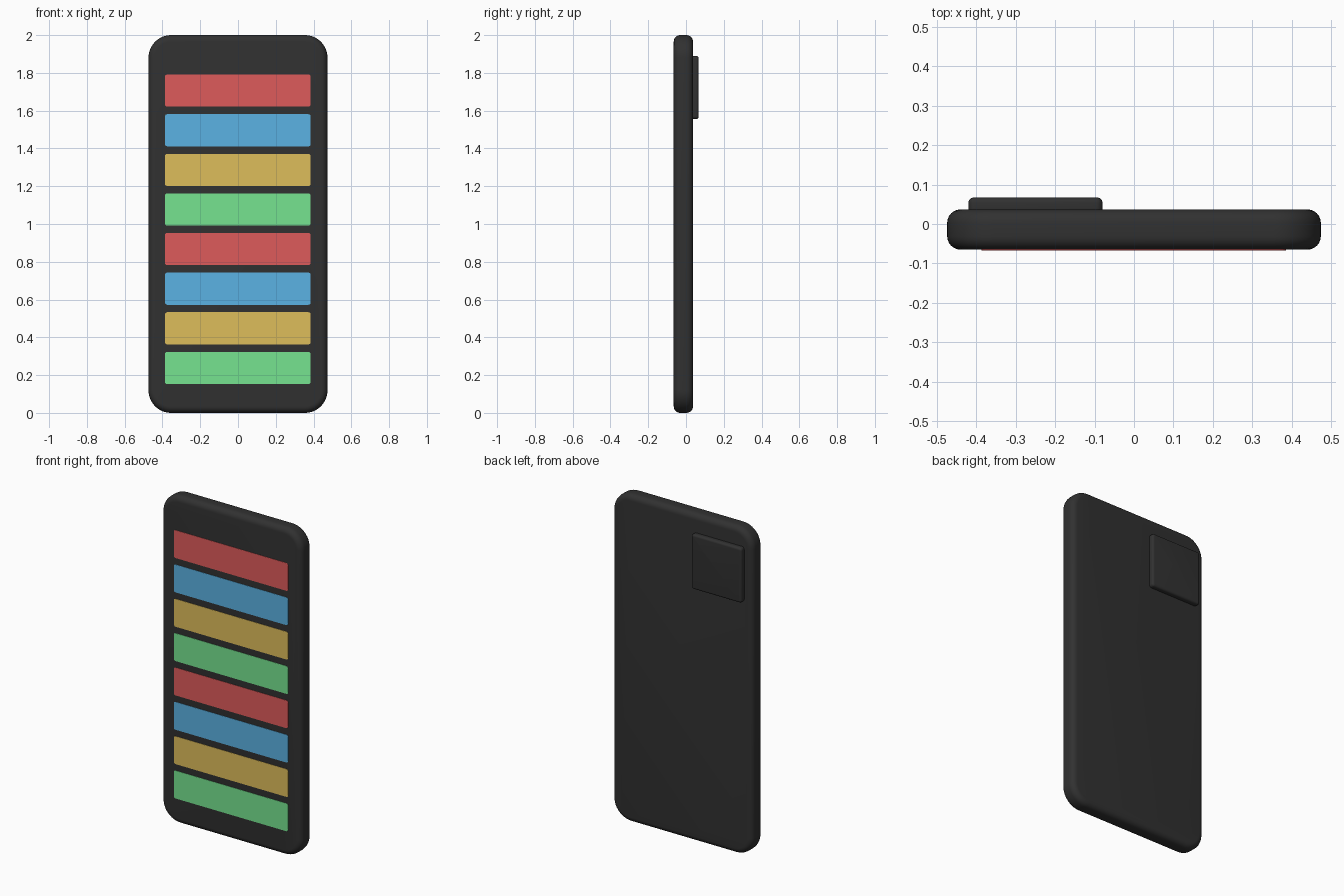
import bpy
import math

cube = bpy.data.objects.get("Cube")
if cube:
    bpy.data.objects.remove(cube, do_unlink=True)


def linear(c):
    c /= 255
    return c / 12.92 if c <= 0.04045 else ((c + 0.055) / 1.055) ** 2.4


def material(name, rgb, rough=0.6):
    m = bpy.data.materials.new(name)
    m.use_nodes = True
    col = tuple(linear(c) for c in rgb) + (1.0,)
    m.diffuse_color = col
    bsdf = m.node_tree.nodes["Principled BSDF"]
    bsdf.inputs["Base Color"].default_value = col
    bsdf.inputs["Roughness"].default_value = rough
    return m


def rounded_slab(name, x, z, radius, y0, y1, mat, steps=8, bevel=0.0):
    """Rounded rectangle over x and z ranges, running from y0 (front) to y1 (back)."""
    outline = []
    corners = [(x[1], z[1], 1, 1), (x[0], z[1], -1, 1),
               (x[0], z[0], -1, -1), (x[1], z[0], 1, -1)]
    for i, (cx, cz, sx, sz) in enumerate(corners):
        for s in range(steps + 1):
            a = (i + s / steps) * math.pi / 2
            outline.append((cx - sx * radius + radius * math.cos(a),
                            cz - sz * radius + radius * math.sin(a)))
    n = len(outline)
    verts = [(px, y, pz) for y in (y0, y1) for px, pz in outline]
    faces = [tuple(range(n)), tuple(reversed(range(n, 2 * n)))]
    for i in range(n):
        j = (i + 1) % n
        faces.append((j, i, i + n, j + n))
    mesh = bpy.data.meshes.new(name)
    mesh.from_pydata(verts, [], faces)
    mesh.materials.append(mat)
    obj = bpy.data.objects.new(name, mesh)
    bpy.context.collection.objects.link(obj)
    if bevel:
        mod = obj.modifiers.new("rounded_rim", "BEVEL")
        mod.width = bevel
        mod.segments = 6
        mod.limit_method = "ANGLE"
        mod.angle_limit = math.radians(40)
        bpy.ops.object.select_all(action="DESELECT")
        obj.select_set(True)
        bpy.context.view_layer.objects.active = obj
        bpy.ops.object.modifier_apply(modifier=mod.name)
        bpy.ops.object.shade_smooth_by_angle(angle=math.radians(35))
    return obj


charcoal = material("charcoal", (49, 49, 49))
stripes = [material("red", (222, 91, 91)),
           material("blue", (91, 178, 227)),
           material("yellow", (222, 189, 91)),
           material("green", (118, 227, 144))]

FRONT, BACK = -0.065, 0.037

# Handset body and raised camera block on the back
rounded_slab("body", (-0.474, 0.474), (0, 2), 0.12, FRONT, BACK, charcoal, 12, 0.034)
rounded_slab("camera_block", (-0.42, -0.08), (1.555, 1.89), 0.016,
             BACK - 0.01, 0.067, charcoal, 6, 0.013)

# Coloured bars on the screen, top to bottom
for i in range(8):
    mid = 1.706 - i * 0.2097
    rounded_slab(f"screen_bar_{i + 1}", (-0.387, 0.385), (mid - 0.085, mid + 0.085),
                 0.012, FRONT - 0.002, FRONT + 0.002, stripes[i % 4], 4)
